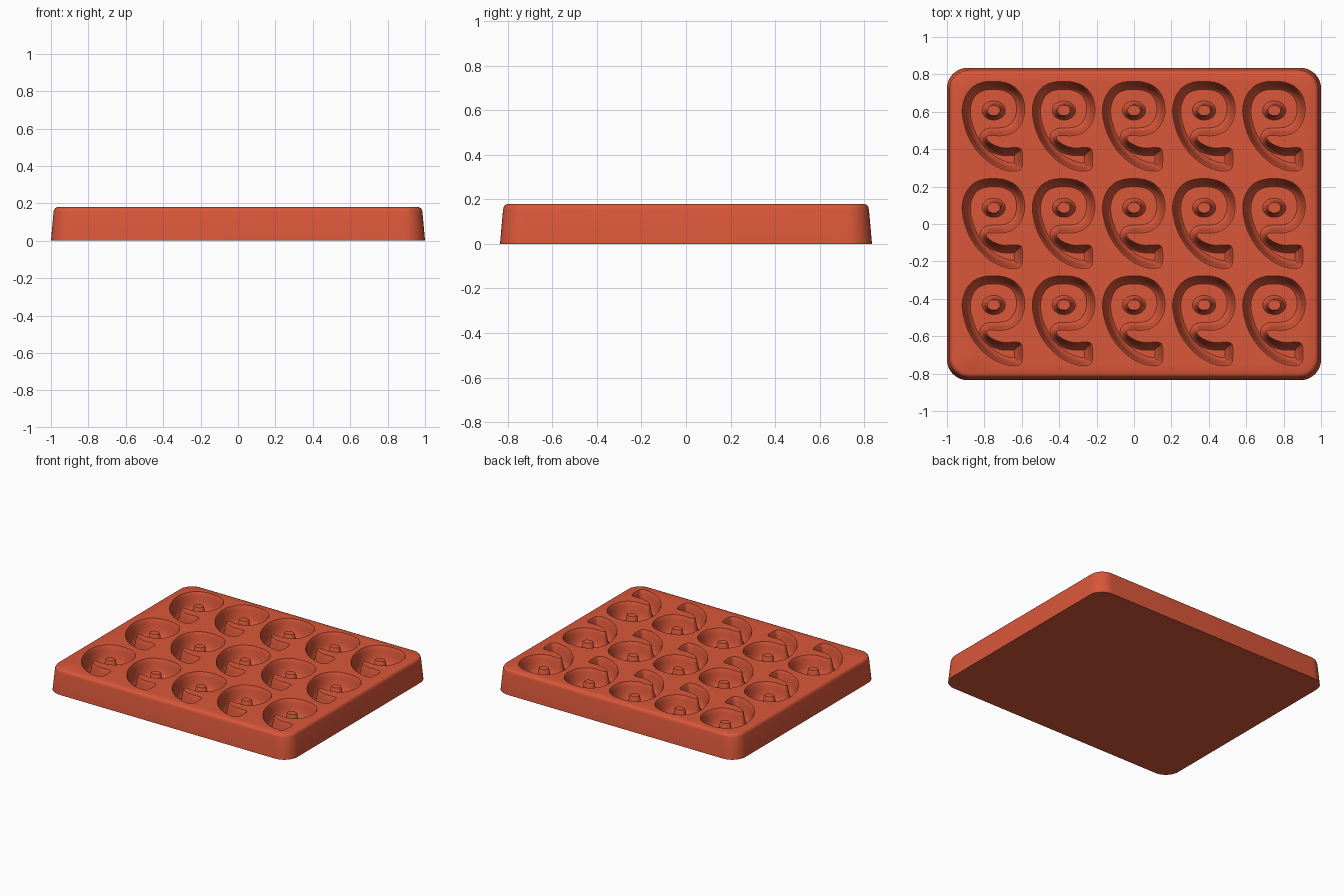
import bpy, bmesh, math
from mathutils import Vector

if "Cube" in bpy.data.objects:
    bpy.data.objects.remove(bpy.data.objects["Cube"])

HEIGHT, FLOOR = 0.18, 0.06
CELLS = [(0.375 * c, 0.52 * r) for r in (-1, 0, 1) for c in range(-2, 3)]

clay = bpy.data.materials.new("terracotta red")
clay.use_nodes = True
clay.diffuse_color = (0.70, 0.095, 0.042, 1)
clay.node_tree.nodes["Principled BSDF"].inputs["Base Color"].default_value = clay.diffuse_color


def smooth_closed(points, steps):
    """Closed Catmull-Rom curve through 2D points."""
    pts, out, n = [Vector(p) for p in points], [], len(points)
    for i in range(n):
        a, b, c, d = (pts[(i + k) % n] for k in (-1, 0, 1, 2))
        for s in range(steps):
            t = s / steps
            out.append(0.5 * (2 * b + (c - a) * t + (2 * a - 5 * b + 4 * c - d) * t ** 2
                              + (3 * b - a - 3 * c + d) * t ** 3))
    return out


def inset(loop, dist):
    """Move a clockwise loop inward, relaxing it so tight corners stay clean."""
    n = len(loop)
    moved = []
    for i, p in enumerate(loop):
        t = (loop[(i + 1) % n] - loop[i - 1]).normalized()
        moved.append(p + Vector((t.y, -t.x)) * dist)
    return [0.5 * p + 0.25 * (moved[i - 1] + moved[(i + 1) % n]) for i, p in enumerate(moved)]


def rounded_rect(hx, hy, r, seg=10):
    out = []
    for k, (sx, sy) in enumerate(((1, 1), (-1, 1), (-1, -1), (1, -1))):
        for s in range(seg + 1):
            a = math.pi / 2 * (k + s / seg)
            out.append(Vector((sx * (hx - r) + r * math.cos(a), sy * (hy - r) + r * math.sin(a))))
    return out


def add_ring(bm, loop, z, offset=(0, 0)):
    """Ring of vertices joined by edges."""
    vs = [bm.verts.new((p.x + offset[0], p.y + offset[1], z)) for p in loop]
    return vs, [bm.edges.new((v, vs[(i + 1) % len(vs)])) for i, v in enumerate(vs)]


def loft(bm, rings):
    for (a, _), (b, _) in zip(rings, rings[1:]):
        for i in range(len(a)):
            j = (i + 1) % len(a)
            bm.faces.new((a[i], a[j], b[j], b[i]))


def fill(bm, edges):
    bmesh.ops.triangle_fill(bm, edges=edges, use_beauty=True, normal=(0, 0, 1))


def finish(bm, name, flip=False):
    bmesh.ops.recalc_face_normals(bm, faces=bm.faces[:])
    if flip:  # open cups must face upward
        floor = min(bm.faces, key=lambda f: f.calc_center_median().z)
        if floor.normal.z < 0:
            bmesh.ops.reverse_faces(bm, faces=bm.faces[:])
    mesh = bpy.data.meshes.new(name)
    bm.to_mesh(mesh)
    bm.free()
    mesh.materials.append(clay)
    obj = bpy.data.objects.new(name, mesh)
    bpy.context.collection.objects.link(obj)
    bpy.ops.object.select_all(action='DESELECT')
    obj.select_set(True)
    bpy.context.view_layer.objects.active = obj
    bpy.ops.object.shade_smooth_by_angle(angle=math.radians(40))
    return obj


def repeat(obj):
    """Linked copies in every cell of the tray."""
    base = obj.name
    for i, (x, y) in enumerate(CELLS):
        copy = obj if i == 0 else bpy.data.objects.new(f"{base}_{i + 1}", obj.data)
        if i:
            bpy.context.collection.objects.link(copy)
        copy.location = (x, y, 0)


# Clockwise pocket outline: round bowl with a curled tail
outline = smooth_closed([
    (0, 0.243), (0.06, 0.236), (0.115, 0.21), (0.153, 0.16), (0.166, 0.095), (0.153, 0.03),
    (0.115, -0.022), (0.06, -0.046), (0, -0.048), (-0.036, -0.05), (-0.034, -0.072),
    (0, -0.097), (0.05, -0.113), (0.1, -0.112), (0.137, -0.114), (0.152, -0.135),
    (0.153, -0.2), (0.142, -0.228), (0.11, -0.238), (0.05, -0.228), (-0.02, -0.193),
    (-0.085, -0.133), (-0.135, -0.055), (-0.162, 0.03), (-0.168, 0.1), (-0.15, 0.165),
    (-0.112, 0.213), (-0.06, 0.237)], 5)

# Tray body: drafted sides, rounded rim and a top pierced by the pockets
bm = bmesh.new()
rings = []
for d, z in ((0, 0), (0.014, 0.155), (0.017, 0.166), (0.023, 0.175), (0.035, HEIGHT)):
    rings.append(add_ring(bm, rounded_rect(1 - d, 0.835 - d, 0.11 - d * 0.6), z))
loft(bm, rings)
bm.faces.new(rings[0][0])
top_edges = list(rings[-1][1])
for cell in CELLS:
    top_edges += add_ring(bm, outline, HEIGHT, cell)[1]
fill(bm, top_edges)
finish(bm, "tray_body")

# Pocket: steep walls rounding into a flat floor
bm = bmesh.new()
loop, last = outline, 0
rings = [add_ring(bm, loop, HEIGHT)]
for d, z in ((0.004, 0.173), (0.009, 0.15), (0.014, 0.125), (0.02, 0.1),
             (0.027, 0.08), (0.035, 0.067), (0.042, FLOOR)):
    loop, last = inset(loop, d - last), d
    rings.append(add_ring(bm, loop, z))
loft(bm, rings)
fill(bm, rings[-1][1])
repeat(finish(bm, "pocket", flip=True))

# Post: tapered oval peg standing in each bowl
bm = bmesh.new()
rings = []
for r, z in ((0.064, FLOOR - 0.002), (0.056, 0.066), (0.05, 0.08), (0.044, 0.11),
             (0.039, 0.142), (0.034, 0.15)):
    oval = [Vector((r * math.cos(a), 0.087 + 0.82 * r * math.sin(a)))
            for a in (math.tau * i / 32 for i in range(32))]
    rings.append(add_ring(bm, oval, z))
loft(bm, rings)
bm.faces.new(rings[-1][0])
bm.faces.new(rings[0][0])
repeat(finish(bm, "post"))
